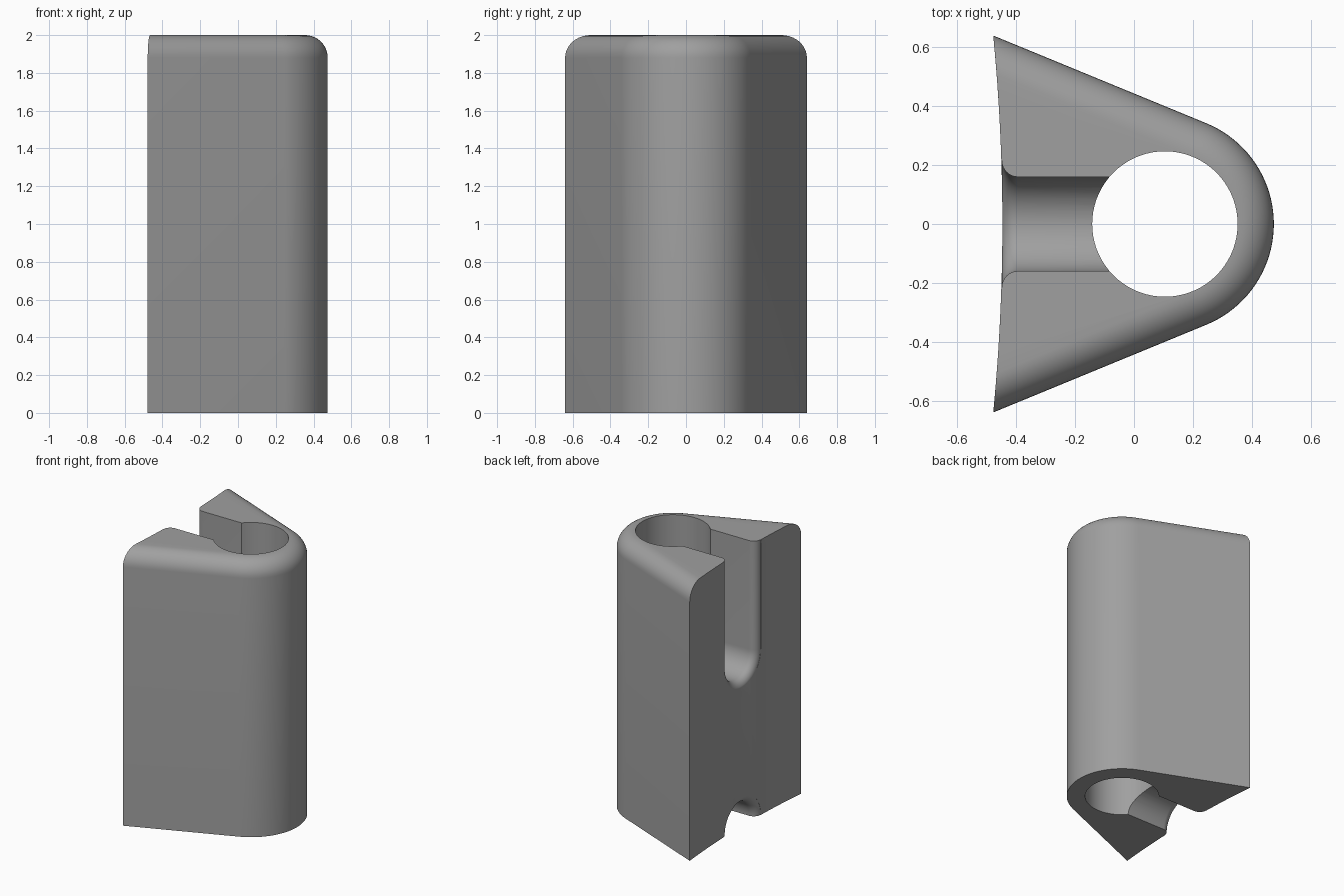
import bpy, bmesh, math

if "Cube" in bpy.data.objects:
    bpy.data.objects.remove(bpy.data.objects["Cube"])

CX, R, BORE = 0.105, 0.37, 0.247        # round nose centre, nose radius, bore radius
TIP_X, TIP_Y, BACK_X = -0.478, 0.64, -0.447
FILLET, SLOT, FLARE = 0.12, 0.16, 0.055
BACK_R = (TIP_Y ** 2 + (BACK_X - TIP_X) ** 2) / (2 * (BACK_X - TIP_X))
BACK_CX = BACK_X - BACK_R
# angle on the nose where the straight flank becomes tangent
TANGENT = (math.atan2(TIP_Y, TIP_X - CX)
           - math.acos(R / math.hypot(TIP_X - CX, TIP_Y)))

grey = bpy.data.materials.new("plain grey")
grey.diffuse_color = (0.35, 0.35, 0.35, 1)
grey.use_nodes = True
grey.node_tree.nodes["Principled BSDF"].inputs["Base Color"].default_value = grey.diffuse_color


def loft(name, rings):
    """Closed solid through equal-length rings of points."""
    bm = bmesh.new()
    loops = [[bm.verts.new(p) for p in ring] for ring in rings]
    n = len(loops[0])
    for a, b in zip(loops, loops[1:]):
        for i in range(n):
            j = (i + 1) % n
            bm.faces.new((a[i], a[j], b[j], b[i]))
    bm.faces.new(loops[0][::-1])
    bm.faces.new(loops[-1])
    bmesh.ops.recalc_face_normals(bm, faces=bm.faces)
    mesh = bpy.data.meshes.new(name)
    bm.to_mesh(mesh)
    bm.free()
    ob = bpy.data.objects.new(name, mesh)
    bpy.context.collection.objects.link(ob)
    mesh.materials.append(grey)
    return ob


def back_x(y):
    return BACK_CX + math.sqrt(BACK_R ** 2 - y * y)


def outline(inset, z):
    """Teardrop section with a hollow back, shrunk along nose and flanks."""
    r = R - inset
    c, s = math.cos(TANGENT), math.sin(TANGENT)
    y = TIP_Y
    for _ in range(20):                 # flank meets the hollow back
        y = (r - (back_x(y) - CX) * c) / s
    nose = [(CX + r * math.cos(a), r * math.sin(a), z)
            for a in (TANGENT * (i / 20 - 1) for i in range(41))]
    back = [(back_x(y * k / 8), y * k / 8, z) for k in range(8, -9, -1)]
    return nose + back


def slot_section(x, half, bottom, top, up):
    """U-shaped section: round end plus straight sides."""
    arc = [(x, half * math.cos(a), bottom + up * half * math.sin(a))
           for a in (math.pi * i / 32 for i in range(33))]
    return arc + [(x, -half, top), (x, half, top)]


def slot_cutter(name, centre, top, up):
    rings = [slot_section(-0.7, SLOT + FLARE, centre, top, up)]
    for i in range(9):                  # rounded mouth
        t = FLARE * (1 - math.cos(math.pi / 2 * i / 8))
        half = SLOT + FLARE * (1 - math.sin(math.pi / 2 * i / 8))
        rings.append(slot_section(BACK_X - 0.002 + t, half, centre, top, up))
    rings.append(slot_section(CX, SLOT, centre, top, up))
    return loft(name, rings)


# Body with rounded upper rim
levels = [(0, 0)] + [(FILLET * (1 - math.cos(a)), 2 - FILLET + FILLET * math.sin(a))
                     for a in (math.pi / 2 * i / 10 for i in range(11))]
body = loft("bracket_body", [outline(o, z) for o, z in levels])

# Bore, upper slot and lower arch
bore = loft("bore_cutter", [[(CX + BORE * math.cos(math.tau * i / 72),
                              BORE * math.sin(math.tau * i / 72), z)
                             for i in range(72)] for z in (-0.5, 2.5)])
cutters = [bore,
           slot_cutter("upper_slot_cutter", 1.21, 2.4, -1),
           slot_cutter("lower_arch_cutter", 0.0, -0.4, 1)]

bpy.context.view_layer.objects.active = body
body.select_set(True)
for cutter in cutters:
    mod = body.modifiers.new("cut", "BOOLEAN")
    mod.operation, mod.solver, mod.object = "DIFFERENCE", "EXACT", cutter
    bpy.ops.object.modifier_apply(modifier=mod.name)
    bpy.data.objects.remove(cutter)

bpy.ops.object.select_all(action="DESELECT")
body.select_set(True)
bpy.ops.object.shade_smooth_by_angle(angle=math.radians(30))
